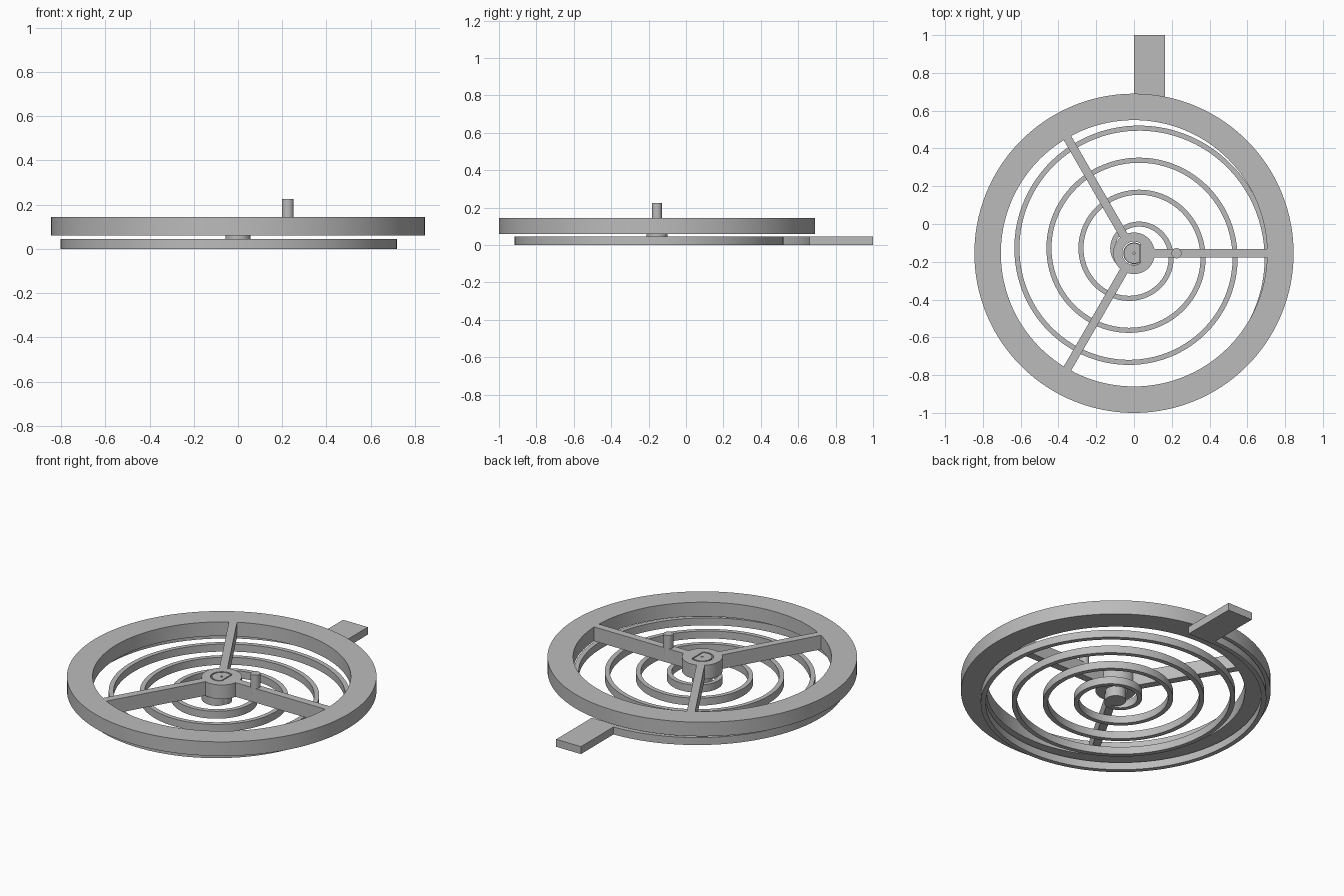
import bpy
from math import sin, cos, asin, acos, pi, tau

cube = bpy.data.objects.get("Cube")
if cube:
    bpy.data.objects.remove(cube, do_unlink=True)

metal = bpy.data.materials.new("grey_metal")
metal.use_nodes = True
colour = (0.5, 0.5, 0.5, 1)
metal.diffuse_color = colour
metal.node_tree.nodes["Principled BSDF"].inputs["Base Color"].default_value = colour

CENTRE_Y = -0.155
WHEEL_LOW, WHEEL_TOP = 0.06, 0.145
SPRING_TOP = 0.045


def arc(radius, start, end, steps):
    return [(radius * cos(start + (end - start) * i / steps),
             radius * sin(start + (end - start) * i / steps))
            for i in range(steps + 1)]


def circle(radius, steps=128):
    return arc(radius, 0, tau, steps)[:-1]


def d_shape(radius, flat):
    """Circle cut off by a flat on its +x side."""
    a = acos(flat / radius)
    return arc(radius, a, tau - a, 48)


def plate(name, outlines, low, high):
    """Extrude closed outlines (the inner ones become holes) from low to high."""
    curve = bpy.data.curves.new(name, "CURVE")
    curve.dimensions = "2D"
    curve.fill_mode = "BOTH"
    curve.extrude = (high - low) / 2
    for points in outlines:
        spline = curve.splines.new("POLY")
        spline.points.add(len(points) - 1)
        for p, (x, y) in zip(spline.points, points):
            p.co = (x, y, 0, 1)
        spline.use_cyclic_u = True
    obj = bpy.data.objects.new(name, curve)
    bpy.context.collection.objects.link(obj)
    obj.location = (0, CENTRE_Y, (low + high) / 2)
    bpy.ops.object.select_all(action="DESELECT")
    obj.select_set(True)
    bpy.context.view_layer.objects.active = obj
    bpy.ops.object.convert(target="MESH")
    obj = bpy.context.object
    obj.name = name
    obj.data.materials.clear()
    obj.data.materials.append(metal)
    bpy.ops.object.shade_smooth_by_angle(angle=pi / 6)
    return obj


# Wheel: rim, three spokes and hub, left between three windows
rim_outer, rim_inner, hub_radius, spoke_half = 0.845, 0.705, 0.11, 0.0225
outer_gap, hub_gap = asin(spoke_half / rim_inner), asin(spoke_half / hub_radius)
windows = []
for k in range(3):
    a, b = k * tau / 3, (k + 1) * tau / 3
    windows.append(arc(rim_inner, a + outer_gap, b - outer_gap, 48)
                   + arc(hub_radius, b - hub_gap, a + hub_gap, 24))
plate("balance_wheel", [circle(rim_outer, 160), d_shape(0.062, 0.034)] + windows,
      WHEEL_LOW, WHEEL_TOP)

# Staff: D-shaped top with a centre pit, and a round collet below
plate("staff_top", [d_shape(0.054, 0.028), circle(0.006, 16)], WHEEL_LOW, WHEEL_TOP)
plate("collet", [circle(0.057, 64)], 0, WHEEL_LOW)

# Pin standing on the left spoke
pin = plate("drive_pin", [circle(0.027, 48)], 0.1, 0.225)
pin.location.x = 0.225

# Flat spiral spring, growing clockwise out to the tab
turns, pitch, thickness, first_radius = 4.75, 0.17, 0.027, 0.038
steps = 456
outer, inner = [], []
for i in range(steps + 1):
    n = turns * i / steps
    r = first_radius + pitch * n
    c, s = cos(-tau * n), sin(-tau * n)
    outer.append((r * c, r * s))
    inner.append(((r - thickness) * c, (r - thickness) * s))
plate("hairspring", [outer + inner[::-1]], 0, SPRING_TOP)

# Anchor tab at the outer end of the spring
tab_start, tab_end = 0.66 - CENTRE_Y, 1 - CENTRE_Y
plate("anchor_tab", [[(0, tab_start), (0.165, tab_start), (0.165, tab_end), (0, tab_end)]],
      0, SPRING_TOP)
